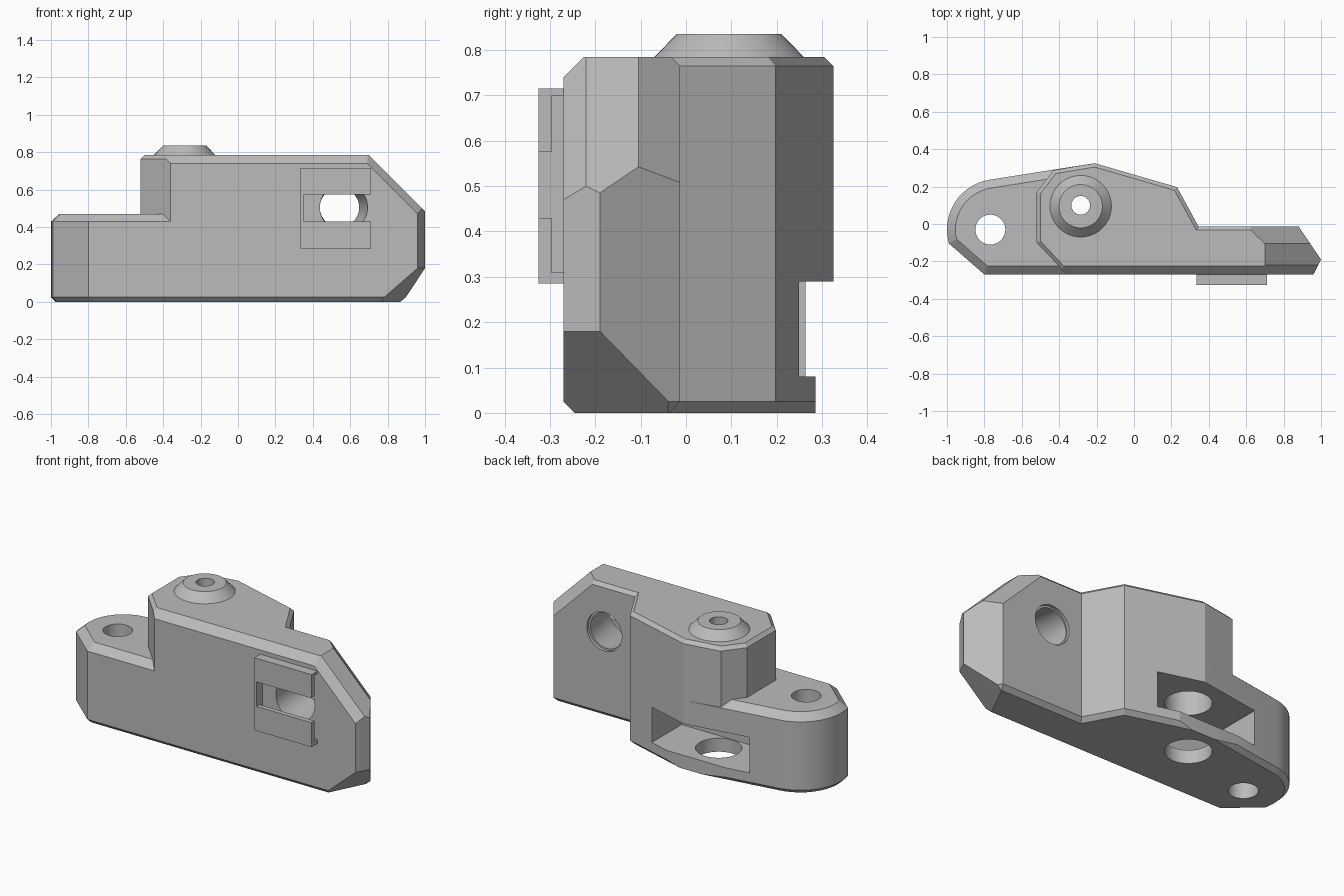
import bpy, bmesh, math
from mathutils import Vector

if "Cube" in bpy.data.objects:
    bpy.data.objects.remove(bpy.data.objects["Cube"])

grey = bpy.data.materials.new("plain_grey")
grey.use_nodes = True
colour = (0.5, 0.5, 0.5, 1)
grey.diffuse_color = colour
grey.node_tree.nodes["Principled BSDF"].inputs["Base Color"].default_value = colour


def inset(points, dists):
    """Move every edge of a counter-clockwise outline inwards by its own distance."""
    out, n = [], len(points)
    normals = []
    for i in range(n):
        e = Vector(points[(i + 1) % n]) - Vector(points[i])
        normals.append(Vector((-e.y, e.x)).normalized())
    for i, p in enumerate(points):
        a, b = normals[i - 1], normals[i]
        da, db = dists[i - 1], dists[i]
        det = a.x * b.y - a.y * b.x
        if abs(det) < 1e-4:
            out.append(Vector(p) + b * db)
        else:
            out.append(Vector(p) + Vector((da * b.y - db * a.y, a.x * db - b.x * da)) / det)
    return out


def make_object(name, bm):
    bmesh.ops.recalc_face_normals(bm, faces=bm.faces)
    mesh = bpy.data.meshes.new(name)
    bm.to_mesh(mesh)
    bm.free()
    mesh.materials.append(grey)
    ob = bpy.data.objects.new(name, mesh)
    bpy.context.collection.objects.link(ob)
    return ob


def layered_prism(name, rings, cuts=()):
    """Stack outlines at given heights, then slice off corners with planes."""
    bm = bmesh.new()
    loops = [[bm.verts.new((p[0], p[1], z)) for p in ring] for z, ring in rings]
    n = len(loops[0])
    for low, high in zip(loops, loops[1:]):
        for i in range(n):
            j = (i + 1) % n
            bm.faces.new((low[i], low[j], high[j], high[i]))
    bm.faces.new(loops[0][::-1])
    bm.faces.new(loops[-1])
    for co, no in cuts:
        res = bmesh.ops.bisect_plane(bm, geom=bm.verts[:] + bm.edges[:] + bm.faces[:],
                                     plane_co=co, plane_no=no, clear_outer=True)
        edges = [g for g in res["geom_cut"] if isinstance(g, bmesh.types.BMEdge)]
        bmesh.ops.edgeloop_fill(bm, edges=edges)
    return make_object(name, bm)


def box(name, x, y, z):
    ring = [(x[0], y[0]), (x[1], y[0]), (x[1], y[1]), (x[0], y[1])]
    return layered_prism(name, [(z[0], ring), (z[1], ring)])


def cone(name, start, end, r1, r2, sides=48):
    start, end = Vector(start), Vector(end)
    bm = bmesh.new()
    bmesh.ops.create_cone(bm, cap_ends=True, segments=sides, radius1=r1, radius2=r2,
                          depth=(end - start).length)
    ob = make_object(name, bm)
    turn = Vector((0, 0, 1)).rotation_difference(end - start).to_matrix().to_4x4()
    ob.data.transform(turn)
    ob.data.transform(turn.Translation((start + end) / 2))
    return ob


def combine(target, other, operation):
    mod = target.modifiers.new(operation, "BOOLEAN")
    mod.operation, mod.object, mod.solver = operation, other, "EXACT"
    bpy.context.view_layer.objects.active = target
    bpy.ops.object.modifier_apply(modifier=mod.name)
    bpy.data.objects.remove(other)


# Outlines seen from above
FRONT, EDGE, RIM = -0.27, 0.02, 0.045
right_side = [(0.96, FRONT), (1.0, -0.19), (0.88, -0.013), (0.345, -0.013),
              (0.23, 0.197), (-0.21, 0.325)]
arc = [(-0.73 + 0.27 * math.cos(math.radians(a)), -0.03 + 0.27 * math.sin(math.radians(a)))
       for a in range(98, 200, 7)]
base_outline = [(-0.8, FRONT)] + right_side + arc
upper_outline = [(-0.36, FRONT)] + right_side + [(-0.43, 0.288), (-0.52, 0.17), (-0.52, -0.1)]

# Base with bevelled bottom and top rims, and a sliced toe corner
n = len(base_outline)
body = layered_prism("body", [
    (0, inset(base_outline, [0.025] * n)), (0.025, base_outline),
    (0.43, base_outline), (0.47, inset(base_outline, [RIM] * n))],
    [((1.0, -0.19, 0.18), (2, -1, -2.3))])

# Upper block: wider bevel along the front, sloping nose at the right
m = len(upper_outline)
upper = layered_prism("upper_block", [
    (0.35, upper_outline), (0.74, upper_outline),
    (0.765, inset(upper_outline, [0.025] + [0] * (m - 1))),
    (0.785, inset(upper_outline, [RIM] + [EDGE] * (m - 1)))],
    [((0.7, 0, 0.785), (1, 0, 1)),
     ((0.69, FRONT, 0.74), (1, -1.1, 1)),
     ((0.7, -0.105, 0.785), (0.95, 1, 0.95))])
combine(body, upper, "UNION")

# Conical boss on top
combine(body, cone("boss", (-0.285, 0.095, 0.735), (-0.285, 0.095, 0.835), 0.213, 0.116), "UNION")

# Rear pocket with a trimmed lip below it
combine(body, box("pocket", (-0.6, 0.05), (-0.03, 0.5), (0.08, 0.29)), "DIFFERENCE")
combine(body, box("lip_trim", (-0.6, 0.05), (0.285, 0.5), (-0.1, 0.2)), "DIFFERENCE")

# Bores: stepped pivot bore, end hole, and tilted cross hole with rear counterbore
for cutter in (
        cone("wide_bore", (-0.285, 0.1, -0.1), (-0.285, 0.1, 0.5), 0.125, 0.125),
        cone("narrow_bore", (-0.285, 0.1, 0.4), (-0.285, 0.1, 1), 0.05, 0.05, 24),
        cone("end_hole", (-0.768, -0.03, -0.1), (-0.768, -0.03, 0.6), 0.08, 0.08),
        cone("cross_hole", (0.567, -0.3, 0.505), (0.537, 0.02, 0.505), 0.13, 0.1),
        cone("counterbore", (0.545, -0.03, 0.505), (0.545, 0.05, 0.505), 0.115, 0.115)):
    combine(body, cutter, "DIFFERENCE")

# Undercut rail on the front, open at the right end
rail = box("front_rail", (0.335, 0.71), (-0.325, FRONT), (0.285, 0.715))
combine(rail, box("undercut", (0.35, 0.8), (-0.297, -0.2), (0.31, 0.7)), "DIFFERENCE")
combine(rail, box("rail_slot", (0.35, 0.8), (-0.4, -0.28), (0.43, 0.575)), "DIFFERENCE")

# Smooth the round parts, keep the edges sharp
for ob in (body, rail):
    bpy.ops.object.select_all(action="DESELECT")
    ob.select_set(True)
    bpy.context.view_layer.objects.active = ob
    bpy.ops.object.shade_smooth_by_angle(angle=math.radians(15))
